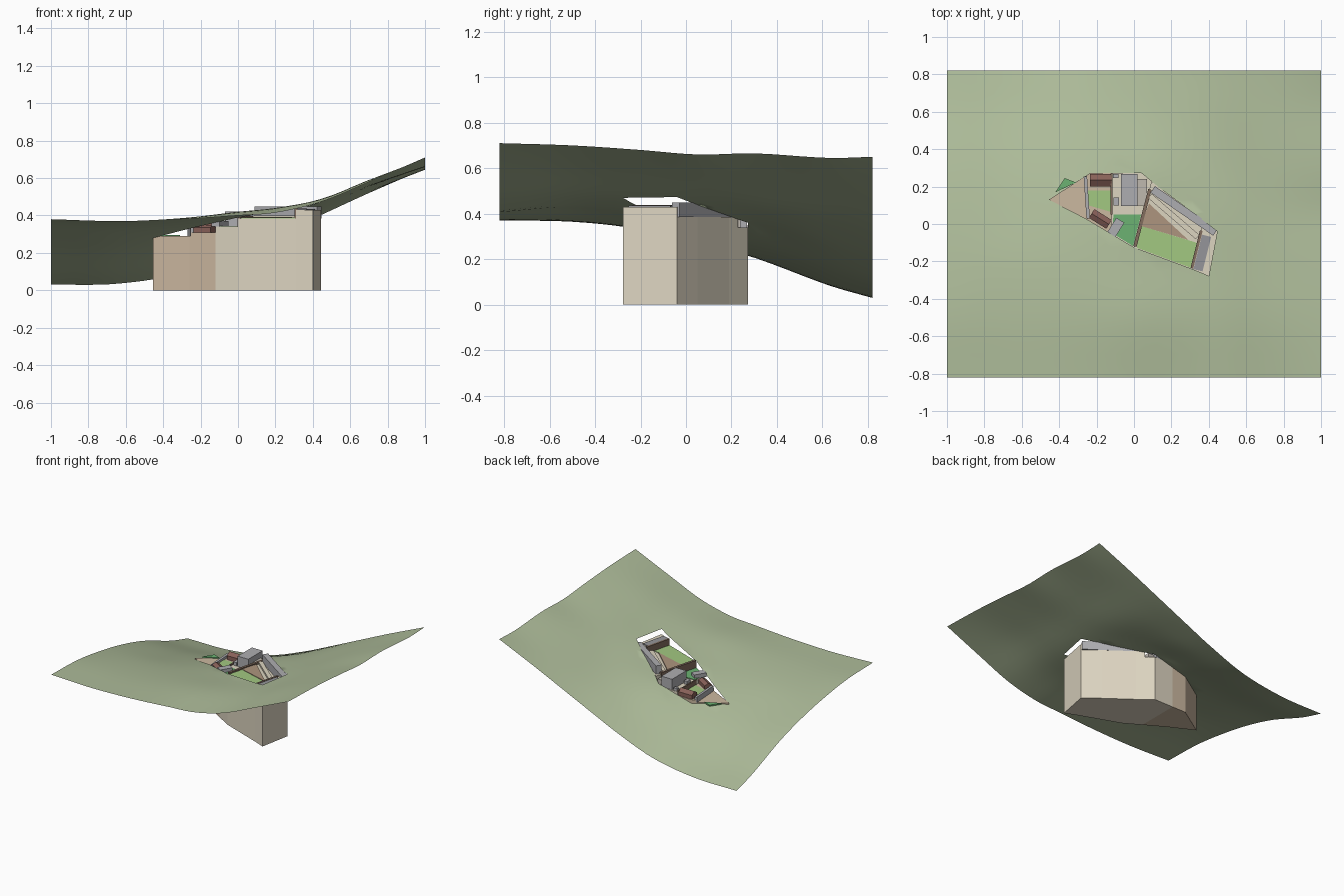
import bpy, bmesh, math
from mathutils import Vector
from mathutils.geometry import delaunay_2d_cdt

if "Cube" in bpy.data.objects:
    bpy.data.objects.remove(bpy.data.objects["Cube"])

mats = {}
COLS = {"grass": (.42, .50, .32), "tan": (.60, .48, .35), "cream": (.72, .66, .53),
        "lawn": (.36, .58, .22), "planting": (.15, .45, .17), "brown": (.25, .12, .10),
        "earth": (.42, .30, .21), "wall": (.22, .15, .11), "grey": (.42, .42, .44),
        "dark_grey": (.30, .30, .32), "pale": (.52, .48, .43)}


def finish(name, me, col):
    if col not in mats:
        mats[col] = bpy.data.materials.new(col)
        mats[col].diffuse_color = (*COLS[col], 1)
    me.materials.append(mats[col])
    ob = bpy.data.objects.new(name, me)
    bpy.context.collection.objects.link(ob)
    return ob


def prism(name, pts, z0, z1, col):
    """Extrude a plan outline from z0 to z1."""
    bm = bmesh.new()
    f = bm.faces.new([bm.verts.new((x, y, z0)) for x, y in pts])
    ext = bmesh.ops.extrude_face_region(bm, geom=[f])
    for v in ext["geom"]:
        if isinstance(v, bmesh.types.BMVert):
            v.co.z = z1
    bmesh.ops.recalc_face_normals(bm, faces=bm.faces)
    me = bpy.data.meshes.new(name)
    bm.to_mesh(me)
    bm.free()
    return finish(name, me, col)


def box(name, cx, cy, w, d, z0, z1, col, rot=0):
    c, s = math.cos(math.radians(rot)), math.sin(math.radians(rot))
    pts = [(cx + x * c - y * s, cy + x * s + y * c)
           for x, y in ((-w/2, -d/2), (w/2, -d/2), (w/2, d/2), (-w/2, d/2))]
    return prism(name, pts, z0, z1, col)


def strip(name, a, b, width, z0, z1, col):
    dx, dy = b[0] - a[0], b[1] - a[1]
    return box(name, (a[0] + b[0]) / 2, (a[1] + b[1]) / 2, math.hypot(dx, dy), width,
               z0, z1, col, math.degrees(math.atan2(dy, dx)))


def gable(name, cx, cy, w, d, z0, eave, ridge, rot=0):
    """House with a ridge along its length."""
    me = bpy.data.meshes.new(name)
    prof = [(-d/2, z0), (d/2, z0), (d/2, eave), (0, ridge), (-d/2, eave)]
    vs = [(x, y, z) for x in (-w/2, w/2) for y, z in prof]
    me.from_pydata(vs, [], [(0, 1, 2, 3, 4)[::-1], (5, 6, 7, 8, 9)] +
                   [(i, (i+1) % 5, (i+1) % 5 + 5, i + 5) for i in range(5)])
    ob = finish(name, me, "brown")
    ob.location = (cx, cy, 0)
    ob.rotation_euler.z = math.radians(rot)


# Terrain heights: rows along y, columns along x
XS = [-1, -.65, -.3, 0, .2, .45, .7, 1]
YS = [-.82, -.5, -.2, .05, .3, .63, .82]
HS = [[.38, .37, .38, .40, .415, .475, .58, .71],
      [.37, .365, .385, .42, .44, .49, .59, .70],
      [.33, .335, .36, .395, .425, .48, .575, .68],
      [.28, .28, .32, .375, .41, .47, .56, .66],
      [.21, .21, .26, .345, .39, .45, .55, .665],
      [.085, .09, .15, .25, .33, .425, .53, .645],
      [.03, .035, .09, .20, .29, .405, .52, .65]]


def spline(xs, vs, x):
    n = len(xs)
    i = max(j for j in range(n - 1) if j == 0 or xs[j] <= x)

    def slope(k):
        a, b = max(k - 1, 0), min(k + 1, n - 1)
        return (vs[b] - vs[a]) / (xs[b] - xs[a])
    h = xs[i+1] - xs[i]
    t = (x - xs[i]) / h
    return ((2*t**3 - 3*t**2 + 1) * vs[i] + (t**3 - 2*t*t + t) * h * slope(i)
            + (3*t*t - 2*t**3) * vs[i+1] + (t**3 - t*t) * h * slope(i+1))


def height(x, y):
    return spline(YS, [spline(XS, r, x) for r in HS], y)


# Plan outline of the site
SITE = [(-.455, .13), (-.26, .03), (0, -.125), (.31, -.24), (.40, -.277),
        (.445, -.04), (.33, .05), (.14, .19), (.04, .272), (-.235, .272)]


def inside(x, y):
    r = False
    for (x0, y0), (x1, y1) in zip(SITE, SITE[1:] + SITE[:1]):
        if (y0 > y) != (y1 > y) and x < x0 + (y - y0) * (x1 - x0) / (y1 - y0):
            r = not r
    return r


# Terrain sheet with the site cut out
NX, NY = 32, 26
pts = [Vector((-1 + 2*i/NX, -.82 + 1.64*j/NY)) for j in range(NY + 1) for i in range(NX + 1)]
k = len(pts)
pts += [Vector(p) for p in SITE]
loop = [(k + i, k + (i + 1) % len(SITE)) for i in range(len(SITE))]
vo, eo, fo, *_ = delaunay_2d_cdt(pts, loop, [], 0, 1e-6)
faces = [f for f in fo if not inside(*(sum((vo[i] for i in f), Vector((0, 0))) / len(f)))]
me = bpy.data.meshes.new("terrain")
me.from_pydata([(v.x, v.y, height(v.x, v.y)) for v in vo], [], [tuple(f) for f in faces])
bm = bmesh.new()
bm.from_mesh(me)
bmesh.ops.delete(bm, geom=[v for v in bm.verts if not v.link_faces], context='VERTS')
for f in bm.faces:
    f.smooth = True
    if f.normal.z < 0:
        f.normal_flip()
bm.to_mesh(me)
bm.free()
finish("terrain", me, "grass")


def clip(poly, a, b, side):
    """Keep the part of a polygon on one side of line a-b."""
    def d(p):
        return side * ((b[0]-a[0]) * (p[1]-a[1]) - (b[1]-a[1]) * (p[0]-a[0]))
    out = []
    for p, q in zip(poly, poly[1:] + poly[:1]):
        if d(p) >= 0:
            out.append(p)
        if d(p) * d(q) < 0:
            t = d(p) / (d(p) - d(q))
            out.append((p[0] + t*(q[0]-p[0]), p[1] + t*(q[1]-p[1])))
    return out


# Stepped terrace blocks, divided by lines running front to back
CUTS = [((-.25, 0), (-.265, .27)), ((-.12, -.1), (-.12, .3)),
        ((.0, -.125), (.09, .215)), ((.31, -.24), (.365, -.0))]
for i, (z, col) in enumerate(zip((.29, .31, .34, .385, .43),
                                 ("tan", "tan", "cream", "cream", "cream"))):
    poly = SITE
    if i > 0:
        poly = clip(poly, *CUTS[i-1], -1)
    if i < 4:
        poly = clip(poly, *CUTS[i], 1)
    prism(f"terrace_{i + 1}", poly, 0, z, col)

# Ground surfaces
prism("court_lawn", [(-.245, .10), (-.125, .065), (-.125, .18), (-.245, .18)], .31, .314, "lawn")
prism("planting", [(-.115, -.05), (-.005, -.118), (.038, .05), (-.11, .05)], .34, .344, "planting")
prism("main_lawn", [(.015, -.127), (.305, -.235), (.335, -.10), (.035, -.01)], .385, .389, "lawn")
prism("earth_slope", [(.035, -.01), (.29, -.085), (.08, .11)], .385, .393, "earth")
prism("green_bank", [(-.42, .17), (-.37, .245), (-.31, .222)], .285, .295, "planting")
box("upper_paving", .365, -.155, .05, .19, .43, .435, "dark_grey", -14)

# Retaining walls
strip("middle_wall", (.005, -.12), (.085, .185), .018, .34, .40, "wall")
strip("upper_wall", (.31, -.235), (.36, -.035), .015, .385, .437, "wall")
strip("lower_wall", (-.245, .03), (-.26, .255), .018, .29, .33, "grey")
strip("court_wall", (-.12, .05), (-.12, .27), .01, .31, .35, "wall")

# Buildings
gable("back_house", -.178, .234, .115, .065, .31, .34, .36)
gable("front_house", -.18, .027, .11, .055, .31, .335, .35, -32)
box("small_hall", -.097, -.018, .05, .09, .34, .37, "grey", -32)
box("main_hall", -.025, .182, .09, .172, .34, .42, "grey")
box("main_hall_wing", .045, .17, .05, .14, .34, .375, "pale")
box("shed_front", -.095, .12, .028, .042, .34, .365, "grey")
box("shed_back", -.098, .257, .03, .022, .34, .36, "grey")
strip("long_hall", (.10, .185), (.435, -.045), .042, .385, .448, "grey")
strip("long_hall_terrace", (.085, .15), (.34, -.07), .03, .385, .40, "cream")

for m in bpy.data.materials:
    if m.users and not m.is_grease_pencil:
        m.use_nodes = True
        m.node_tree.nodes["Principled BSDF"].inputs["Base Color"].default_value = m.diffuse_color
